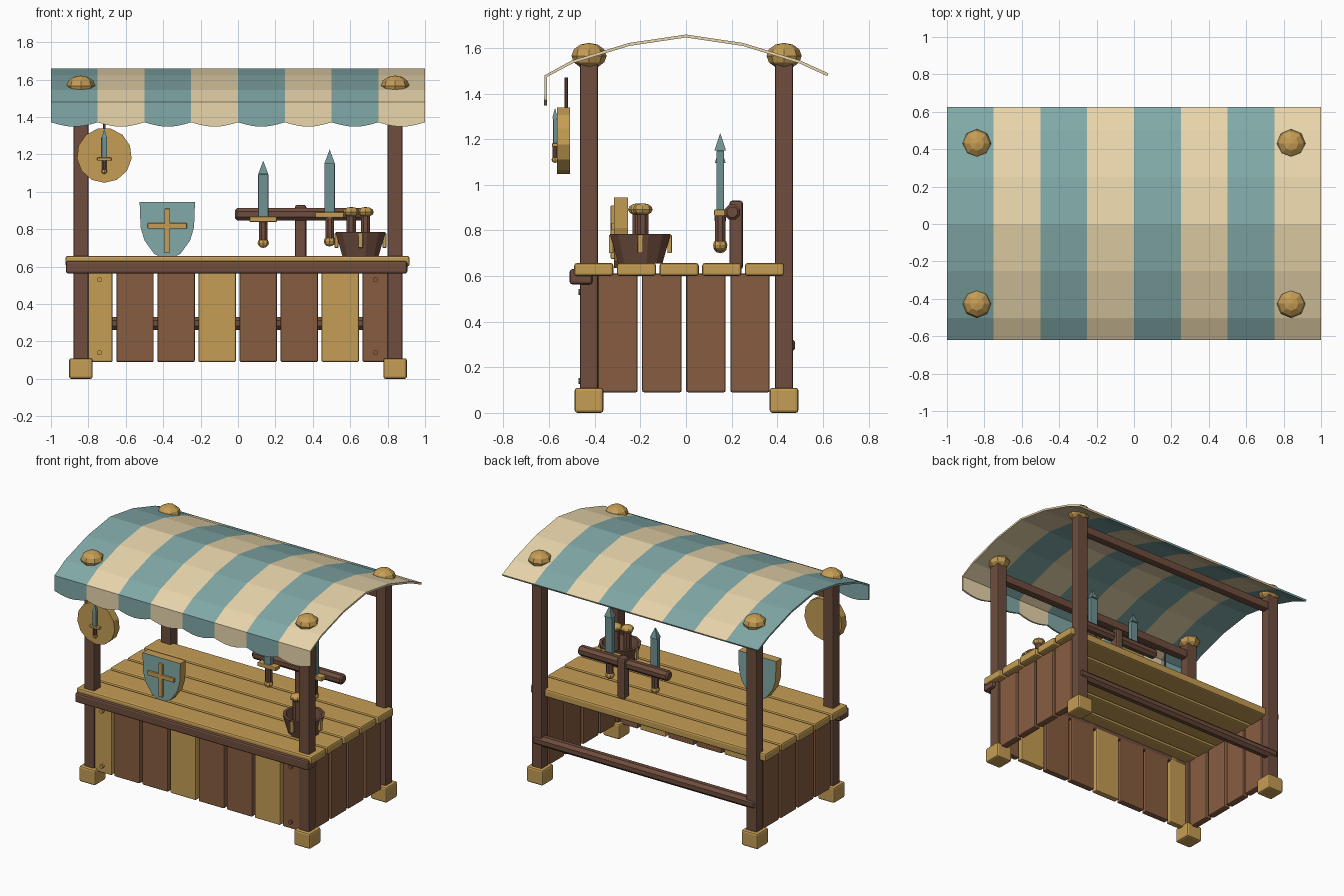
import bpy, bmesh
from math import sin, cos, pi, radians
from mathutils import Matrix

if "Cube" in bpy.data.objects:
    bpy.data.objects.remove(bpy.data.objects["Cube"])


def mat(name, hexa):
    m = bpy.data.materials.new(name)
    lin = [(int(hexa[i:i + 2], 16) / 255) ** 2.2 for i in (0, 2, 4)]
    m.diffuse_color = (*lin, 1)
    m.use_nodes = True
    m.node_tree.nodes["Principled BSDF"].inputs["Base Color"].default_value = m.diffuse_color
    return m


CREAM, TEAL = mat("cream", "E8D4AA"), mat("teal", "80A8A6")
GOLD, DARK = mat("gold_wood", "C49C55"), mat("dark_wood", "6E4E40")
PLANK, STEEL = mat("plank_wood", "865D42"), mat("steel", "6F9090")


def finish(name, bm, *mats):
    bmesh.ops.recalc_face_normals(bm, faces=bm.faces)
    me = bpy.data.meshes.new(name)
    bm.to_mesh(me)
    bm.free()
    for m in mats:
        me.materials.append(m)
    ob = bpy.data.objects.new(name, me)
    bpy.context.collection.objects.link(ob)
    return ob


def box(name, x0, x1, y0, y1, z0, z1, m, bevel=0.008):
    bm = bmesh.new()
    bmesh.ops.create_cube(bm, size=1)
    for v in bm.verts:
        v.co = ((x0 + x1) / 2 + v.co.x * (x1 - x0), (y0 + y1) / 2 + v.co.y * (y1 - y0),
                (z0 + z1) / 2 + v.co.z * (z1 - z0))
    if bevel:
        bmesh.ops.bevel(bm, geom=bm.edges[:], offset=bevel, segments=2, profile=0.5, affect='EDGES')
    return finish(name, bm, m)


def ball(name, x, y, z, r, h, m, seg=8, rings=6):
    bm = bmesh.new()
    bmesh.ops.create_uvsphere(bm, u_segments=seg, v_segments=rings, radius=1)
    bmesh.ops.transform(bm, matrix=Matrix.Translation((x, y, z)) @ Matrix.Diagonal((r, r, h, 1)), verts=bm.verts)
    return finish(name, bm, m)


def cyl(name, loc, r1, r2, length, m, axis='Z', seg=8, scale=(1, 1, 1)):
    bm = bmesh.new()
    bmesh.ops.create_cone(bm, cap_ends=True, segments=seg, radius1=r1, radius2=r2, depth=length)
    rot = {'Z': Matrix(), 'X': Matrix.Rotation(pi / 2, 4, 'Y'), 'Y': Matrix.Rotation(pi / 2, 4, 'X')}[axis]
    spin = Matrix.Rotation(pi / seg, 4, 'Z')
    bmesh.ops.transform(bm, matrix=Matrix.Translation(loc) @ Matrix.Diagonal((*scale, 1)) @ rot @ spin,
                        verts=bm.verts)
    return finish(name, bm, m)


def rail(name, x0, x1, y, z, r, m):
    ob = cyl(name, ((x0 + x1) / 2, y, z), r, r, x1 - x0, m, 'X')
    b = ob.modifiers.new("bevel", 'BEVEL')
    b.width, b.segments, b.limit_method, b.angle_limit = 0.01, 1, 'ANGLE', radians(60)
    return ob


def sword(name, x, y, pommel, guard, blade, tip, s):
    ball(name + "_pommel", x, y, pommel, 0.03 * s, 0.027 * s, GOLD)
    cyl(name + "_grip", (x, y, (pommel + guard) / 2), 0.024 * s, 0.024 * s, guard - pommel, DARK)
    box(name + "_guard", x - 0.073 * s, x + 0.073 * s, y - 0.025 * s, y + 0.025 * s,
        guard - 0.014 * s, guard + 0.014 * s, GOLD, 0.005 * s)
    box(name + "_blade", x - 0.027 * s, x + 0.027 * s, y - 0.016 * s, y + 0.016 * s, guard, blade, STEEL, 0.004 * s)
    cyl(name + "_tip", (x, y, (blade + tip) / 2), 0.038 * s, 0.001, tip - blade, STEEL, seg=4,
        scale=(1, 0.9, 1))


# corner posts, feet and finials
for sx, side in ((-1, "left"), (1, "right")):
    for y, end in ((-0.425, "front"), (0.43, "back")):
        x, tag = sx * 0.84, f"{end}_{side}"
        box("post_" + tag, x - 0.04, x + 0.04, y - 0.04, y + 0.04, 0.05, 1.57, DARK)
        box("foot_" + tag, x - 0.063, x + 0.063, y - 0.063, y + 0.063, 0, 0.11, GOLD, 0.012)
        ball("finial_" + tag, x, y, 1.565, 0.077, 0.057, GOLD)
    # side wall planks
    for i in range(4):
        y = -0.385 + i * 0.193
        box(f"side_plank_{side}_{i}", sx * 0.84 - 0.025, sx * 0.84 + 0.025, y, y + 0.173, 0.09, 0.61, PLANK)

# beams under the canopy, back rail and counter front rail
for y, end in ((-0.425, "front"), (0.43, "back")):
    box("canopy_beam_" + end, -0.82, 0.82, y - 0.028, y + 0.028, 1.415, 1.475, DARK)
rail("back_rail", -0.87, 0.87, 0.443, 0.297, 0.038, DARK)
box("counter_front_rail", -0.92, 0.905, -0.51, -0.41, 0.563, 0.63, DARK, 0.012)

# front wall planks
for i in range(8):
    x = -0.87 + i * 0.2195
    box(f"front_plank_{i}", x, x + 0.2, -0.455, -0.41, 0.09, 0.61, GOLD if i in (0, 3, 6) else PLANK)
for x in (-0.74, 0.735):
    for z in (0.14, 0.53):
        cyl("nail", (x, -0.46, z), 0.014, 0.014, 0.024, GOLD if x < 0 else PLANK, 'Y')

# counter top boards
for i in range(5):
    y = -0.49 + i * 0.187
    box(f"counter_board_{i}", -0.922 + 0.004 * (i % 2), 0.917 - 0.004 * (i % 2), y, y + 0.172, 0.6, 0.657, GOLD, 0.012)

# striped canopy with scalloped front valance
prof = [(0.622, 1.482), (0.5, 1.538), (0.25, 1.615), (0, 1.652), (-0.25, 1.615), (-0.5, 1.538), (-0.615, 1.476)]
bm = bmesh.new()
for s in range(8):
    x0 = -1 + s * 0.25
    rows = [(bm.verts.new((x0, y, z)), bm.verts.new((x0 + 0.25, y, z))) for y, z in prof]
    faces = [bm.faces.new((a[0], a[1], b[1], b[0])) for a, b in zip(rows, rows[1:])]
    scallop = [bm.verts.new((x0 + 0.25 * t / 6, -0.615, 1.372 - 0.024 * sin(pi * t / 6))) for t in range(7)]
    faces.append(bm.faces.new([rows[-1][0]] + scallop + [rows[-1][1]]))
    for f in faces:
        f.material_index = s % 2
bmesh.ops.remove_doubles(bm, verts=bm.verts, dist=0.0005)
canopy = finish("canopy", bm, TEAL, CREAM)
sol = canopy.modifiers.new("thickness", 'SOLIDIFY')
sol.thickness, sol.offset = 0.013, 0

# heater shield with cross
half = [(0, 0.945), (0.148, 0.945), (0.143, 0.81), (0.122, 0.74), (0.07, 0.668), (0, 0.635)]
outline = half + [(-x, z) for x, z in half[-2:0:-1]]
bm = bmesh.new()
front = [bm.verts.new((-0.378 + x, -0.315, z)) for x, z in outline]
back = [bm.verts.new((-0.378 + x, -0.255, z)) for x, z in outline]
bm.faces.new(front)
bm.faces.new(back)
for i in range(len(front)):
    j = (i + 1) % len(front)
    bm.faces.new((front[i], front[j], back[j], back[i])).material_index = 1
finish("shield", bm, TEAL, GOLD)
box("shield_cross_upright", -0.393, -0.363, -0.33, -0.31, 0.675, 0.91, GOLD, 0.004)
box("shield_cross_bar", -0.483, -0.273, -0.328, -0.31, 0.803, 0.833, GOLD, 0.004)

# hanging round sign with small sword
cyl("sign_disc", (-0.715, -0.537, 1.195), 0.147, 0.147, 0.055, GOLD, 'Y', 13)
cyl("sign_hanger", (-0.715, -0.525, 1.395), 0.008, 0.008, 0.15, DARK)
sword("sign_sword", -0.715, -0.574, 1.11, 1.175, 1.29, 1.335, 0.52)

# sword rack
box("rack_post", 0.305, 0.365, 0.19, 0.25, 0.63, 0.93, DARK, 0.012)
rail("rack_bar", -0.015, 0.685, 0.203, 0.88, 0.036, DARK)
sword("rack_sword_left", 0.135, 0.15, 0.727, 0.853, 1.095, 1.165, 1)
sword("rack_sword_right", 0.49, 0.15, 0.736, 0.877, 1.15, 1.225, 1.05)

# bucket: staves, floor and clips
bx, by, n = 0.655, -0.2, 12
bm = bmesh.new()
loops = []
for r, z in ((0.1, 0.655), (0.138, 0.785), (0.118, 0.785), (0.088, 0.675)):
    loops.append([bm.verts.new((bx + r * cos(2 * pi * (i + .5) / n), by + r * sin(2 * pi * (i + .5) / n), z))
                  for i in range(n)])
for a, b in zip(loops, loops[1:]):
    for i in range(n):
        j = (i + 1) % n
        bm.faces.new((a[i], a[j], b[j], b[i]))
bm.faces.new(loops[0])
bm.faces.new(loops[-1])
finish("bucket", bm, DARK)
for k in range(4):
    clip = box(f"bucket_clip_{k}", 0.118, 0.138, -0.012, 0.012, 0.7, 0.78, GOLD, 0.004)
    clip.matrix_world = Matrix.Translation((bx, by, 0)) @ Matrix.Rotation(k * pi / 2, 4, 'Z')

# hilts standing in the bucket
for i, (x, y) in enumerate(((0.605, -0.21), (0.682, -0.19))):
    cyl(f"bucket_hilt_{i}", (x, y, 0.77), 0.027, 0.027, 0.2, DARK)
    ball(f"bucket_pommel_{i}", x, y, 0.892, 0.044, 0.027, GOLD)
